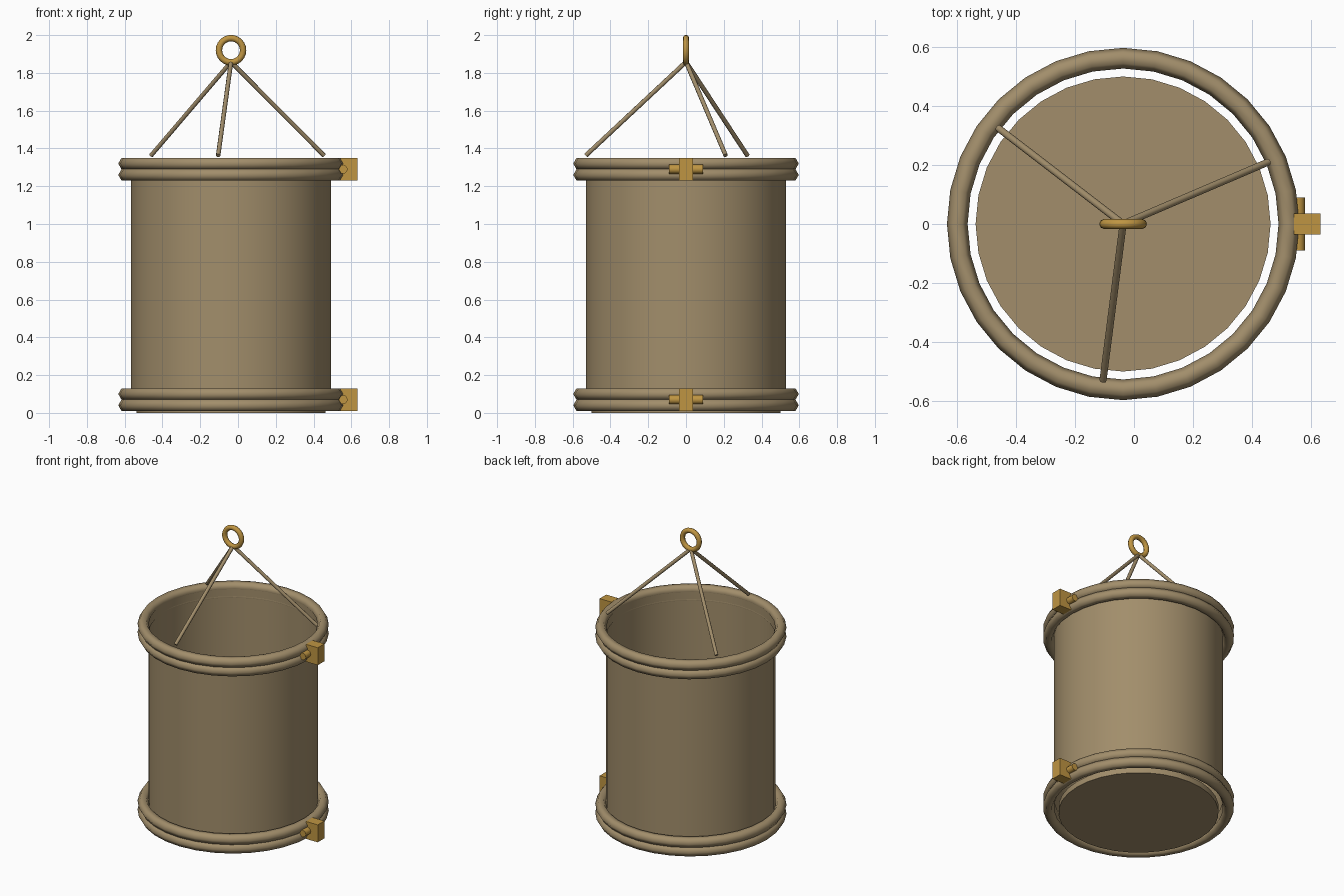
import bpy, math
from mathutils import Vector

if "Cube" in bpy.data.objects:
    bpy.data.objects.remove(bpy.data.objects["Cube"])

CX = -0.037          # drum axis
SIDES = 32


def material(name, rgb):
    m = bpy.data.materials.new(name)
    m.diffuse_color = (*rgb, 1)
    m.use_nodes = True
    m.node_tree.nodes["Principled BSDF"].inputs["Base Color"].default_value = m.diffuse_color
    return m


TAN = material("tan metal", (0.36, 0.27, 0.147))
GOLD = material("brass", (0.52, 0.30, 0.055))


def finish(name, mat, angle=None):
    ob = bpy.context.object
    ob.name = name
    ob.data.materials.append(mat)
    if angle:
        bpy.ops.object.shade_smooth_by_angle(angle=math.radians(angle))
    return ob


def torus(name, mat, loc, major, minor, segs, minor_segs, rot=(0, 0, 0)):
    bpy.ops.mesh.primitive_torus_add(location=loc, rotation=rot, major_radius=major, minor_radius=minor,
                                     major_segments=segs, minor_segments=minor_segs)
    return finish(name, mat, 65)


def rod(name, mat, a, b, radius, sides=8):
    a, b = Vector(a), Vector(b)
    bpy.ops.mesh.primitive_cylinder_add(vertices=sides, radius=radius, depth=(b - a).length, location=(a + b) / 2)
    bpy.context.object.rotation_euler = (b - a).to_track_quat('Z', 'Y').to_euler()
    return finish(name, mat, 50)


# Open drum wall
bpy.ops.mesh.primitive_cylinder_add(vertices=SIDES, radius=0.53, depth=1.29, location=(CX, 0, 0.68),
                                    end_fill_type='NOTHING')
finish("drum_wall", TAN, 40)

# Separate floor plate
bpy.ops.mesh.primitive_cylinder_add(vertices=SIDES, radius=0.5, depth=0.04, location=(CX, 0, 0.02))
finish("floor_plate", TAN, 40)

# Paired hoops and their clamps at the bottom and the top
for level, z in (("bottom", 0.07), ("top", 1.29)):
    for part, dz in (("lower", -0.03), ("upper", 0.03)):
        torus(f"{level}_{part}_hoop", TAN, (CX, 0, z + dz), 0.562, 0.035, SIDES, 6)
    bpy.ops.mesh.primitive_cube_add(size=1, location=(0.588, 0, z))
    bpy.context.object.scale = (0.09, 0.072, 0.12)
    finish(f"{level}_clamp_block", GOLD)
    rod(f"{level}_clamp_bolt", GOLD, (0.556, -0.09, z), (0.556, 0.09, z), 0.024, 12)

# Three hanger rods meeting under the lifting ring
for i, (x, y) in enumerate(((-0.46, 0.325), (0.455, 0.21), (-0.105, -0.53))):
    rod(f"hanger_rod_{i + 1}", TAN, (x, y, 1.363), (CX, 0, 1.858), 0.012)

# Lifting ring
torus("lifting_ring", GOLD, (CX, 0, 1.92), 0.064, 0.017, 24, 8, (math.pi / 2, 0, 0))
